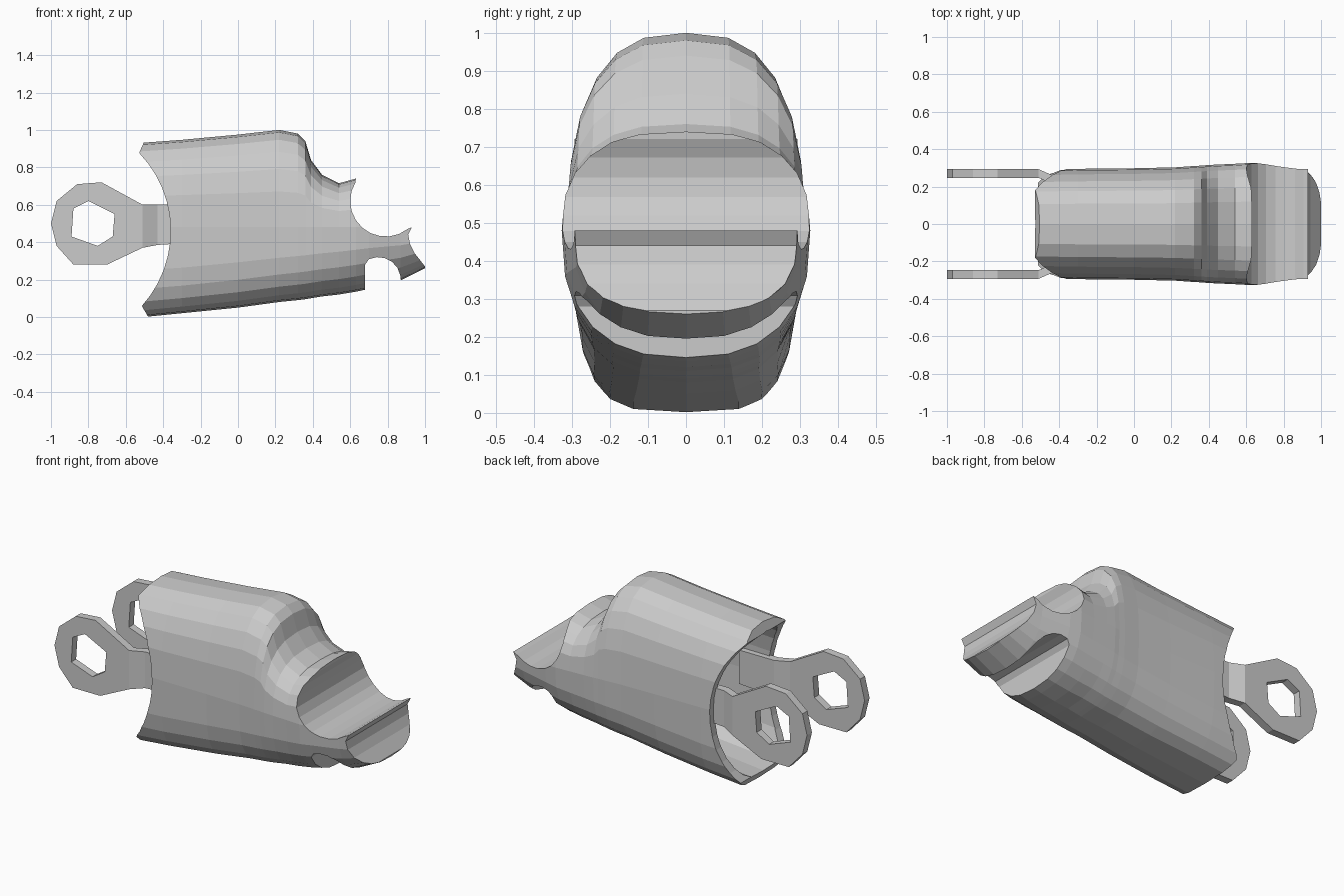
import bpy, bmesh, math

if "Cube" in bpy.data.objects:
    bpy.data.objects.remove(bpy.data.objects["Cube"])


def make_object(name, bm):
    bmesh.ops.recalc_face_normals(bm, faces=bm.faces)
    me = bpy.data.meshes.new(name)
    bm.to_mesh(me)
    bm.free()
    ob = bpy.data.objects.new(name, me)
    bpy.context.collection.objects.link(ob)
    return ob


def loft(name, rings):
    """Closed skin through a list of equal-length point rings."""
    bm = bmesh.new()
    vs = [[bm.verts.new(p) for p in r] for r in rings]
    n = len(vs[0])
    for a, b in zip(vs, vs[1:]):
        for i in range(n):
            j = (i + 1) % n
            bm.faces.new((a[i], a[j], b[j], b[i]))
    bm.faces.new(vs[0][::-1])
    bm.faces.new(vs[-1])
    return make_object(name, bm)


def prism(name, pts, y0, y1):
    """Extrude an (x, z) outline along y."""
    return loft(name, [[(x, y, z) for x, z in pts] for y in (y0, y1)])


def boolean(ob, cutter, op):
    m = ob.modifiers.new(op, 'BOOLEAN')
    m.operation, m.solver, m.object = op, 'EXACT', cutter
    bpy.context.view_layer.objects.active = ob
    bpy.ops.object.modifier_apply(modifier=m.name)
    bpy.data.objects.remove(cutter)


def arc(cx, cz, r, a0, a1, n):
    return [(cx + r * math.cos(math.radians(a0 + (a1 - a0) * i / n)),
             cz + r * math.sin(math.radians(a0 + (a1 - a0) * i / n)))
            for i in range(n + 1)]


def section(x, zb, zt, hw, n=24):
    """Rounded oval cross-section; the underside is squarer towards the rear."""
    ring = []
    for i in range(n):
        t = 2 * math.pi * i / n
        c, s = math.cos(t), math.sin(t)
        if s > 0:
            h, e = zt - 0.48, 2 / 2.7
        else:
            h = 0.48 - zb
            e = 2 / (3.7 - 1.2 * min(1, max(0, (x + 0.4) / 1.1)))
        ring.append((x, hw * math.copysign(abs(c) ** e, c),
                     0.48 + h * math.copysign(abs(s) ** e, s)))
    return ring


# Shell: x, bottom, top, half width
stations = [(-0.60, -0.01, 0.925, 0.288), (-0.3, 0.02, 0.947, 0.295),
            (0.0, 0.05, 0.975, 0.298), (0.22, 0.08, 1.0, 0.303),
            (0.32, 0.09, 0.98, 0.31), (0.36, 0.095, 0.94, 0.312),
            (0.39, 0.10, 0.84, 0.315), (0.45, 0.11, 0.76, 0.318),
            (0.54, 0.12, 0.715, 0.322), (0.63, 0.135, 0.74, 0.327),
            (0.70, 0.15, 0.70, 0.322), (0.87, 0.195, 0.64, 0.298),
            (1.02, 0.27, 0.60, 0.285)]
shell = loft("shell", [section(*s) for s in stations])

# Side silhouette: concave rear, front cradle, tongue and lower notch
outline = ([(-0.505, 1.1), (-0.505, 0.93)]
           + arc(-0.96, 0.46, 0.6, 44, -42, 12)
           + [(-0.48, 0.0), (-0.48, -0.2), (0.68, -0.2), (0.68, 0.28)]
           + arc(0.75, 0.20, 0.12, 115, 10, 5)
           + [(0.87, 0.2), (0.90, 0.08), (1.0, 0.08), (1.0, 0.27),
              (0.945, 0.34), (0.92, 0.39), (0.91, 0.44), (0.93, 0.48)]
           + arc(0.79, 0.62, 0.19, -52, -212, 10)
           + [(0.65, 1.1)])
boolean(shell, prism("outline_cutter", outline, -0.6, 0.6), 'INTERSECT')

# Hollow rear of the shell
cavity = [section(x, zb + 0.05, zt - 0.05, hw - 0.045)
          for x, zb, zt, hw in stations[:4]]
boolean(shell, loft("cavity_cutter", cavity), 'DIFFERENCE')

# Pair of hinge lugs with hexagonal holes and cranked straps
eye = [(-1.0, 0.5), (-0.97, 0.38), (-0.88, 0.28), (-0.70, 0.28), (-0.51, 0.37),
       (-0.51, 0.60), (-0.73, 0.72), (-0.86, 0.71), (-0.97, 0.62)]
hole = [(-0.88, 0.58), (-0.80, 0.62), (-0.66, 0.55),
        (-0.67, 0.43), (-0.75, 0.38), (-0.89, 0.43)]
for side, label in ((-1, "front"), (1, "back")):
    lug = prism("hinge_eye_" + label, eye, side * 0.247, side * 0.293)
    boolean(lug, prism("hole_cutter", hole, -0.5, 0.5), 'DIFFERENCE')
    loft("hinge_strap_" + label, [
        [(x, side * y0, z0), (x, side * (y0 + 0.046), z0),
         (x, side * (y0 + 0.046), z1), (x, side * y0, z1)]
        for x, y0, z0, z1 in ((-0.51, 0.247, 0.37, 0.60),
                              (-0.43, 0.212, 0.385, 0.60),
                              (-0.20, 0.212, 0.40, 0.60))])
